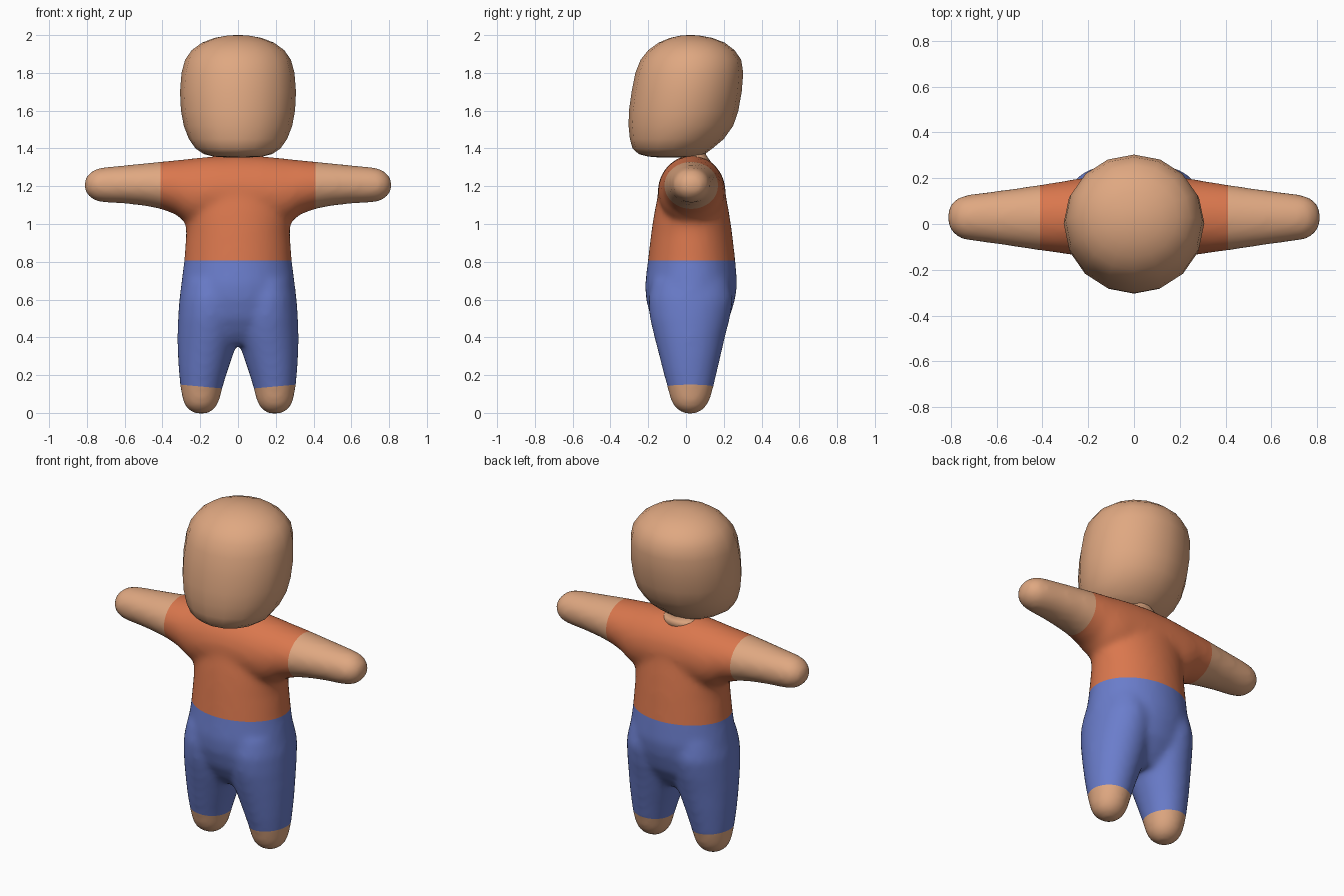
import bpy, bmesh, math
from mathutils import Vector


def material(name, rgb):
    m = bpy.data.materials.new(name)
    m.diffuse_color = (*rgb, 1)
    return m


skin = material("skin", (0.74, 0.39, 0.22))
shirt = material("orange_shirt", (0.70, 0.185, 0.075))
pants = material("blue_pants", (0.145, 0.205, 0.60))


def loft(bm, stations, axis="z", sides=32):
    """Closed loft of ellipses; station = (t, a_min, a_max, b_min, b_max).
    Axis z: a is x and b is y. Axis x: a is y and b is z."""
    def place(t, a, b):
        return Vector((a, b, t)) if axis == "z" else Vector((t, a, b))

    rings = []
    for t, a0, a1, b0, b1 in stations:
        ring = []
        for i in range(sides):
            ang = math.tau * (i / sides)
            a = (a0 + a1) / 2 + (a1 - a0) / 2 * math.cos(ang)
            b = (b0 + b1) / 2 + (b1 - b0) / 2 * math.sin(ang)
            ring.append(bm.verts.new(place(t, a, b)))
        rings.append(ring)
    for low, high in zip(rings, rings[1:]):
        for i in range(sides):
            j = (i + 1) % sides
            bm.faces.new((low[i], low[j], high[j], high[i]))
    bm.faces.new(rings[0][::-1])
    bm.faces.new(rings[-1])


def finish(bm, name, mats):
    bmesh.ops.recalc_face_normals(bm, faces=bm.faces)
    for f in bm.faces:
        f.smooth = True
    me = bpy.data.meshes.new(name)
    bm.to_mesh(me)
    bm.free()
    for m in mats:
        me.materials.append(m)
    ob = bpy.data.objects.new(name, me)
    bpy.context.collection.objects.link(ob)
    return ob


# Head: egg with a forward jaw
bm = bmesh.new()
head = [(1.352, 0.06, -0.14, 0.03), (1.357, 0.13, -0.20, 0.065), (1.37, 0.18, -0.25, 0.10),
        (1.40, 0.225, -0.283, 0.14), (1.45, 0.26, -0.297, 0.20), (1.52, 0.287, -0.304, 0.25),
        (1.60, 0.302, -0.302, 0.277), (1.70, 0.307, -0.288, 0.295), (1.80, 0.299, -0.268, 0.303),
        (1.87, 0.28, -0.24, 0.292), (1.92, 0.245, -0.20, 0.257), (1.96, 0.19, -0.145, 0.205),
        (1.985, 0.125, -0.085, 0.14), (1.997, 0.06, -0.03, 0.075), (2.0, 0.015, 0.01, 0.04)]
loft(bm, [(z, -r, r, y0, y1) for z, r, y0, y1 in head], sides=16)
finish(bm, "head", [skin])

# Neck: flared stub between collar and head
bm = bmesh.new()
loft(bm, [(1.325, -0.13, 0.13, -0.04, 0.135), (1.352, -0.10, 0.10, -0.015, 0.115),
          (1.37, -0.075, 0.075, 0.0, 0.105), (1.43, -0.07, 0.07, 0.0, 0.11)])
finish(bm, "neck", [skin])

# Body: torso, arms and legs as overlapping lofts
bm = bmesh.new()
torso = [(0.36, 0.17, -0.09, 0.13), (0.42, 0.24, -0.14, 0.18), (0.50, 0.295, -0.185, 0.23),
         (0.60, 0.311, -0.212, 0.26), (0.68, 0.302, -0.217, 0.272), (0.80, 0.286, -0.203, 0.262),
         (0.95, 0.275, -0.185, 0.245), (1.05, 0.28, -0.17, 0.23), (1.15, 0.29, -0.15, 0.212),
         (1.22, 0.29, -0.133, 0.198), (1.29, 0.27, -0.105, 0.168), (1.33, 0.22, -0.07, 0.135),
         (1.355, 0.13, -0.03, 0.09)]
loft(bm, [(z, -r, r, y0, y1) for z, r, y0, y1 in torso])

arm = [(0.0, -0.15, 0.21, 0.98, 1.362), (0.12, -0.148, 0.208, 0.98, 1.36),
       (0.22, -0.142, 0.202, 0.985, 1.35), (0.28, -0.134, 0.193, 1.01, 1.343),
       (0.33, -0.127, 0.184, 1.05, 1.338), (0.41, -0.116, 0.172, 1.08, 1.33),
       (0.50, -0.103, 0.158, 1.097, 1.321), (0.60, -0.088, 0.145, 1.108, 1.311),
       (0.70, -0.075, 0.132, 1.113, 1.302), (0.75, -0.067, 0.124, 1.12, 1.294),
       (0.785, -0.047, 0.104, 1.14, 1.272), (0.805, -0.02, 0.08, 1.165, 1.248),
       (0.815, 0.01, 0.048, 1.19, 1.222)]
leg = [(-0.004, 0.165, 0.225, -0.005, 0.05), (0.008, 0.137, 0.252, -0.035, 0.08),
       (0.035, 0.112, 0.28, -0.065, 0.108), (0.07, 0.097, 0.294, -0.082, 0.127),
       (0.14, 0.080, 0.306, -0.10, 0.147), (0.22, 0.055, 0.314, -0.122, 0.165),
       (0.30, 0.028, 0.319, -0.142, 0.184), (0.40, -0.005, 0.321, -0.168, 0.207),
       (0.50, -0.02, 0.318, -0.192, 0.233), (0.60, -0.02, 0.312, -0.20, 0.25),
       (0.70, 0.0, 0.29, -0.18, 0.23)]
for s in (-1, 1):
    loft(bm, [(s * x, *rest) for x, *rest in arm], axis="x")
    loft(bm, [(z, *sorted((s * x0, s * x1)), y0, y1) for z, x0, x1, y0, y1 in leg])
body = finish(bm, "body", [])

# Fuse the lofts into one soft skin
remesh = body.modifiers.new("fuse", "REMESH")
remesh.mode = "VOXEL"
remesh.voxel_size = 0.016
soften = body.modifiers.new("soften", "SMOOTH")
soften.factor = 0.5
soften.iterations = 14
fused = bpy.data.meshes.new_from_object(body.evaluated_get(bpy.context.evaluated_depsgraph_get()))
bpy.data.objects.remove(body)

# Cut along the waist, sleeves and hems, then colour by region
bm = bmesh.new()
bm.from_mesh(fused)
WAIST, SLEEVE = 0.807, 0.41


def hem(x):
    return 0.122 + 0.09 * abs(x)


cuts = [((0, 0, WAIST), (0, 0, 1))]
for s in (-1, 1):
    cuts += [((s * SLEEVE, 0, 0), (1, 0, 0)), ((0, 0, hem(0)), (-s * 0.09, 0, 1))]
for point, normal in cuts:
    bmesh.ops.bisect_plane(bm, geom=bm.verts[:] + bm.edges[:] + bm.faces[:], dist=1e-5,
                           plane_co=point, plane_no=Vector(normal).normalized())
for f in bm.faces:
    c = f.calc_center_median()
    if abs(c.x) > SLEEVE or c.z < hem(c.x):
        f.material_index = 0
    else:
        f.material_index = 1 if c.z > WAIST else 2
finish(bm, "body", [skin, shirt, pants])
